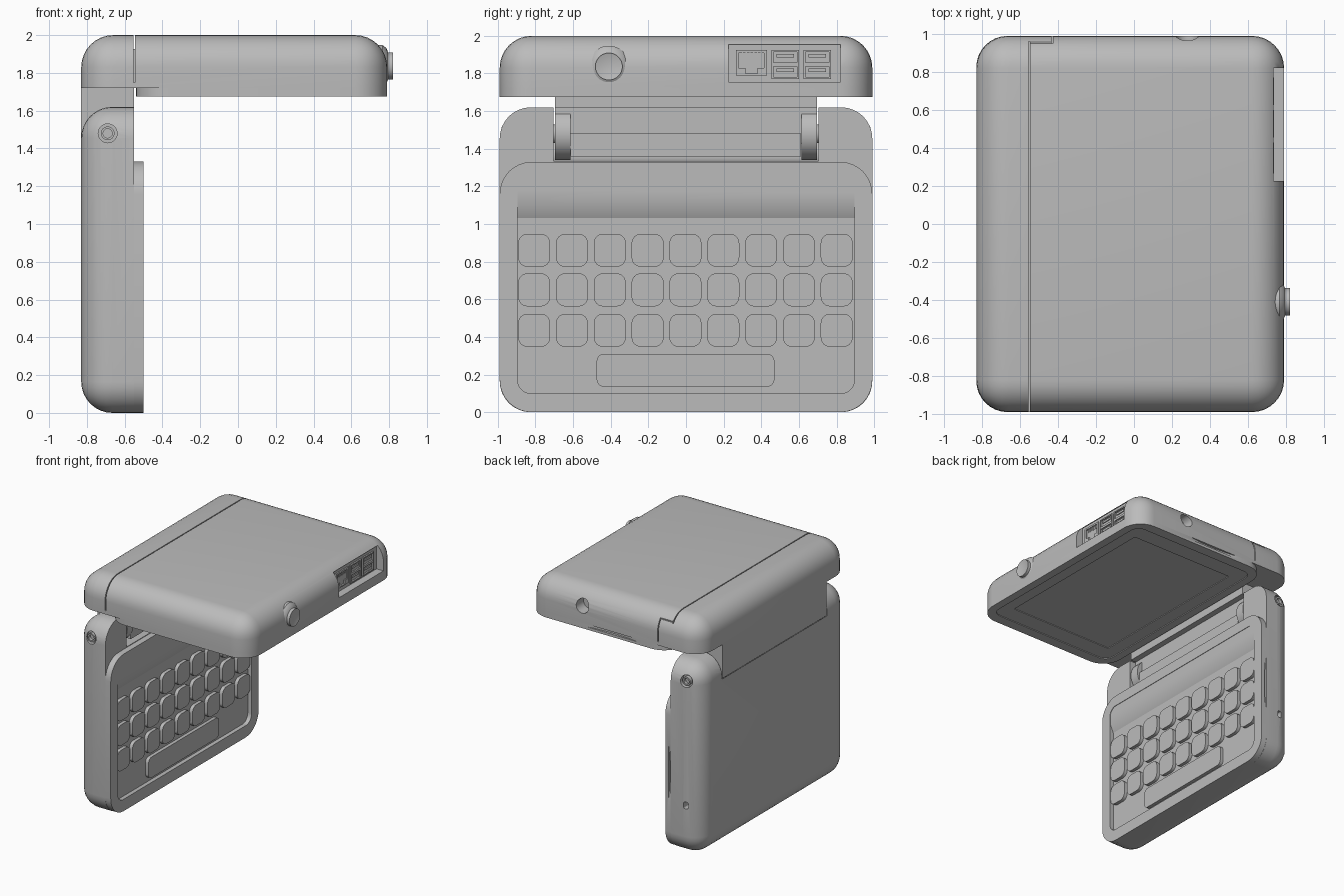
import bpy, bmesh
from mathutils import Matrix, Vector

if "Cube" in bpy.data.objects:
    bpy.data.objects.remove(bpy.data.objects["Cube"], do_unlink=True)

grey = bpy.data.materials.new("light grey plastic")
grey.use_nodes = True
grey.diffuse_color = (0.5, 0.5, 0.5, 1)
grey.node_tree.nodes["Principled BSDF"].inputs["Base Color"].default_value = (0.5, 0.5, 0.5, 1)


def finish(name, bm):
    bmesh.ops.recalc_face_normals(bm, faces=bm.faces)
    mesh = bpy.data.meshes.new(name)
    bm.to_mesh(mesh)
    bm.free()
    mesh.materials.append(grey)
    ob = bpy.data.objects.new(name, mesh)
    bpy.context.collection.objects.link(ob)
    return ob


def box(name, x, y, z, axis=None, r=0, side=None, seg=8):
    """Box from ranges; rounds edges along axis, plus the rim at one side (-1 or 1)."""
    bm = bmesh.new()
    bmesh.ops.create_cube(bm, size=1)
    mid = Vector([(a + b) / 2 for a, b in (x, y, z)])
    size = [b - a for a, b in (x, y, z)]
    for v in bm.verts:
        v.co = Vector([c * s for c, s in zip(v.co, size)]) + mid
    if r:
        edges = []
        for e in bm.edges:
            a, b = (v.co[axis] - mid[axis] for v in e.verts)
            if a * b < 0 or (side and a * side > 0 and b * side > 0):
                edges.append(e)
        bmesh.ops.bevel(bm, geom=edges, offset=r, segments=seg, profile=0.5, affect='EDGES')
    return finish(name, bm)


def rod(name, axis, centre, r, length, seg=40):
    """Cylinder along an axis."""
    bm = bmesh.new()
    turn = {0: Matrix.Rotation(1.5707963, 4, 'Y'), 1: Matrix.Rotation(1.5707963, 4, 'X'),
            2: Matrix.Identity(4)}[axis]
    bmesh.ops.create_cone(bm, cap_ends=True, segments=seg, radius1=r, radius2=r, depth=length,
                          matrix=Matrix.Translation(centre) @ turn)
    return finish(name, bm)


def cut(ob, *cutters):
    """Subtract the cutters, then drop them."""
    for c in cutters:
        c.hide_render = True
        mod = ob.modifiers.new("cut", 'BOOLEAN')
        mod.operation, mod.object, mod.solver = 'DIFFERENCE', c, 'EXACT'
        bpy.context.view_layer.objects.active = ob
        bpy.ops.object.modifier_apply(modifier=mod.name)
        bpy.data.objects.remove(c, do_unlink=True)


X, Y, Z = 0, 1, 2
BACK, SEAM, W = -0.83, -0.55, 0.99
PIN_X, PIN_Z = -0.69, 1.48

# Keyboard half: shell with hinge notch, screw bores and a side socket
base = box("base_shell", (BACK, SEAM), (-W, W), (0, 1.62), X, 0.165, -1)
cut(base,
    box("notch", (-1, 0), (-0.705, 0.705), (1.43, 2)),
    box("notch_front", (PIN_X, 0), (-0.705, 0.705), (1.335, 2)),
    rod("notch_round", Y, (PIN_X, 0, PIN_Z), 0.146, 1.41),
    box("socket", (-0.71, -0.67), (0.9, 1.1), (0.4, 0.46), Y, 0.015, seg=3))
for s in (-1, 1):
    cut(base, rod("bore", Y, (PIN_X, s * W, PIN_Z), 0.05, 0.08))
    sleeve = rod("hinge_screw", Y, (PIN_X, s * 0.955, PIN_Z), 0.036, 0.05)
    cut(sleeve, rod("sleeve_hole", Y, (PIN_X, s * W, PIN_Z), 0.024, 0.07))
    rod("hinge_pin", Y, (PIN_X, s * 0.7, PIN_Z), 0.05, 0.06)

# Keyboard bezel with a stepped recess and a pry notch
bezel = box("keyboard_bezel", (SEAM, -0.5), (-W, W), (0, 1.33), X, 0.17)
cut(bezel,
    box("recess", (-0.535, 0), (-0.895, 0.895), (0.1, 1.24), X, 0.07),
    rod("pry", X, (-0.54, 2.41, 0.67), 1.44, 0.022, 256))

# Sloped ridge above the keys
bm = bmesh.new()
ridge = [bm.verts.new((x, -0.895, z)) for x, z in
         ((-0.536, 1.03), (-0.536, 1.24), (-0.504, 1.24), (-0.504, 1.10))]
face = bm.faces.new(ridge)
ext = bmesh.ops.extrude_face_region(bm, geom=[face])
bmesh.ops.translate(bm, vec=(0, 1.79, 0),
                    verts=[v for v in ext["geom"] if isinstance(v, bmesh.types.BMVert)])
edges = [e for e in bm.edges if all(v.co.z > 1.2 for v in e.verts)
         and abs(e.verts[0].co.y - e.verts[1].co.y) < 0.1]
bmesh.ops.bevel(bm, geom=edges, offset=0.07, segments=8, profile=0.5, affect='EDGES')
finish("keyboard_ridge", bm)

# Keys
for z in (0.435, 0.65, 0.86):
    for i in range(9):
        y = (i - 4) * 0.201 - 0.003
        box("key", (-0.536, -0.506), (y - 0.085, y + 0.085), (z - 0.088, z + 0.088), X, 0.05, seg=6)
box("space_key", (-0.536, -0.506), (-0.475, 0.47), (0.135, 0.31), X, 0.04, seg=6)

# Hinge: neck below the lid, barrel knuckles and a flat bar between them
box("hinge_neck", (BACK, SEAM), (-0.695, 0.695), (1.62, 1.73))
box("hinge_web", (BACK, -0.6), (-0.695, 0.695), (1.434, 1.63))
box("hinge_bar", (-0.76, -0.575), (-0.615, 0.61), (1.36, PIN_Z))
for s in (-1, 1):
    rod("hinge_knuckle", Y, (PIN_X, s * 0.655, PIN_Z), 0.139, 0.08)

# Lid shell with panel seam, latch tab outline, round hole and port bay
lid = box("lid_shell", (BACK, 0.79), (-W, W), (1.72, 2), Z, 0.17, 1)
g = 0.004
cut(lid,
    box("seam", (SEAM - g, SEAM + g), (-1.1, 0.96), (1.75, 2.1)),
    box("tab_top", (SEAM - g, -0.43), (0.95, 1.1), (1.93, 1.938)),
    box("tab_end", (-0.434, -0.426), (0.95, 1.1), (1.75, 1.938)),
    rod("jack", Y, (0.28, W, 1.86), 0.058, 0.2),
    box("bay", (0.725, 0.9), (0.225, 0.82), (1.755, 1.955)))

# Ports inside the bay
net = box("network_port", (0.71, 0.737), (0.265, 0.43), (1.79, 1.925))
cut(net, box("hole", (0.715, 0.8), (0.28, 0.415), (1.83, 1.91)),
    box("key_slot", (0.715, 0.8), (0.315, 0.38), (1.80, 1.85)))
for i in range(6):
    y = 0.297 + i * 0.02
    box("network_contact", (0.712, 0.73), (y, y + 0.006), (1.88, 1.912))
for y in (0.455, 0.625):
    usb = box("double_port", (0.71, 0.737), (y, y + 0.145), (1.77, 1.925))
    for z in (1.78, 1.857):
        cut(usb, box("hole", (0.715, 0.8), (y + 0.01, y + 0.135), (z, z + 0.058)))
        box("port_tongue", (0.712, 0.733), (y + 0.025, y + 0.12), (z + 0.028, z + 0.046))

# Screen bezel under the lid, with stepped screen recess and pry notch
screen = box("screen_bezel", (-0.54, 0.79), (-W, W), (1.675, 1.725), Z, 0.17)
cut(screen,
    box("panel", (-0.47, 0.72), (-0.9, 0.9), (1.6, 1.682), Z, 0.08),
    box("display", (-0.36, 0.62), (-0.75, 0.75), (1.6, 1.688)),
    rod("pry", Z, (0, 2.41, 1.709), 1.44, 0.022, 256))

# Round button, turned from a profile
bm = bmesh.new()
profile = [(0.70, 0.11), (0.765, 0.11), (0.785, 0.095), (0.795, 0.072), (0.82, 0.072),
           (0.813, 0.045), (0.81, 0)]
pts = [bm.verts.new((x, -0.41 + r, 1.837)) for x, r in profile]
lines = [bm.edges.new(p) for p in zip(pts, pts[1:])]
bmesh.ops.spin(bm, geom=pts + lines, cent=(0, -0.41, 1.837), axis=(1, 0, 0),
               angle=6.2831853, steps=40)
bmesh.ops.remove_doubles(bm, verts=bm.verts, dist=0.0005)
finish("power_button", bm)

# Smooth curved faces, keep hard edges
bpy.ops.object.select_all(action='DESELECT')
for ob in bpy.context.collection.objects:
    if ob.type == 'MESH' and ob.data.materials and ob.data.materials[0] == grey:
        ob.select_set(True)
        bpy.context.view_layer.objects.active = ob
bpy.ops.object.shade_smooth_by_angle(angle=0.52)
